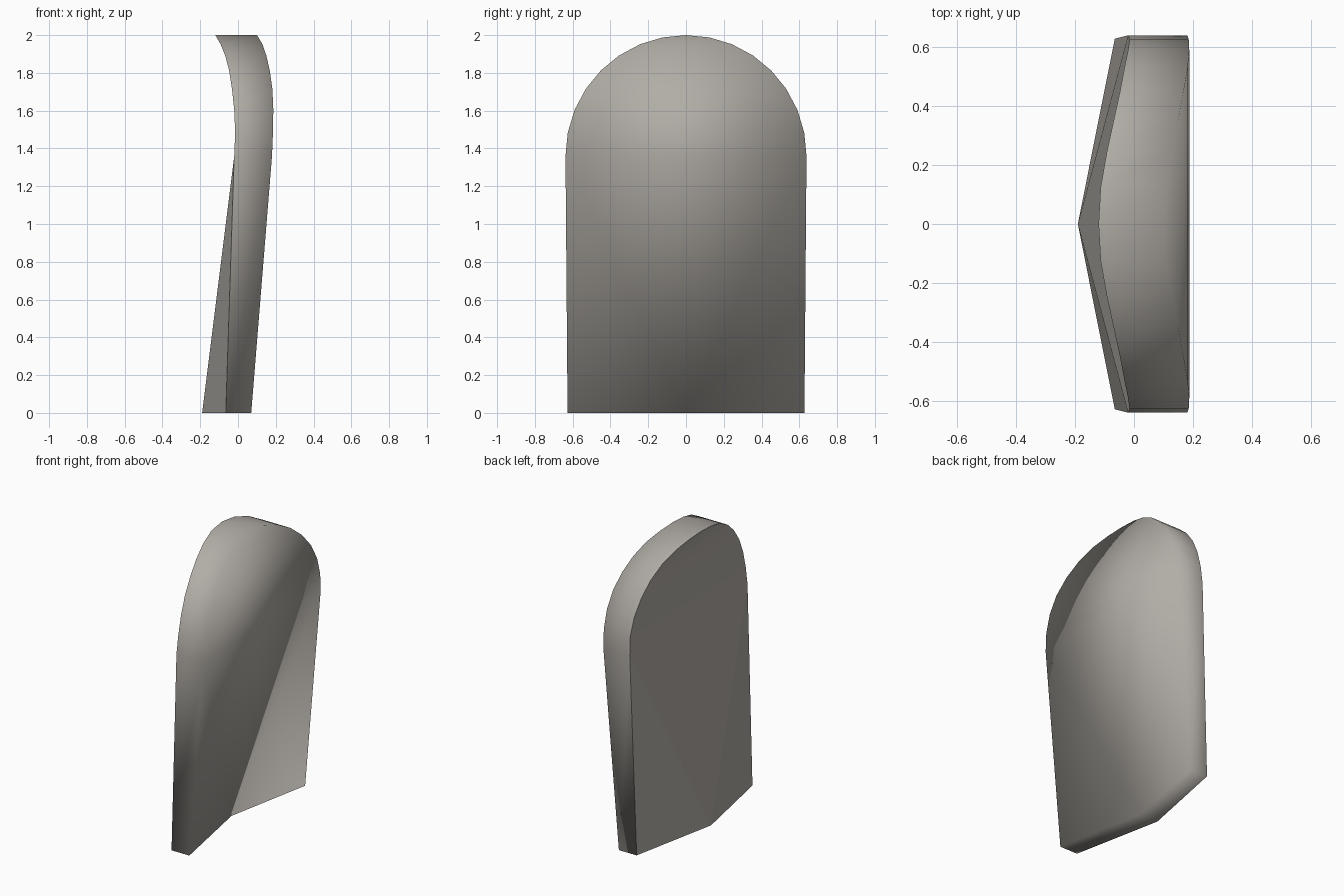
import bpy, bmesh, math

if "Cube" in bpy.data.objects:
    bpy.data.objects.remove(bpy.data.objects["Cube"])

# Half outline, bottom centre to crown: y, z, back x, front x
backs = [-.02, -.015, -.02, -.032, -.047, -.068, -.092, -.113, -.12]
fronts = [.18, .185, .187, .182, .168, .15, .13, .108, .10]
half = [(0, 0, -.19, -.05), (.627, 0, -.065, .07)]
for i in range(9):
    a = math.radians(i * 11.25)
    half.append((.638 * math.cos(a), 1.36 + .64 * math.sin(a), backs[i], fronts[i]))
half[-1] = (0, 2, -.12, .10)
outline = half + [(-y, z, b, f) for y, z, b, f in half[-2:0:-1]]
n = len(outline)

bm = bmesh.new()
back = [bm.verts.new((b, y, z)) for y, z, b, f in outline]
front = [bm.verts.new((f, y, z)) for y, z, b, f in outline]


def cap(v, smooth):
    """Cap made of a bottom chevron and level strips up to the crown."""
    faces = [(0, 1, 2), (0, 2, n - 2), (0, n - 2, n - 1)]
    faces += [(i, i + 1, n - i - 1, n - i) for i in range(2, 9)]
    faces.append((9, 10, 11))
    for f in faces:
        bm.faces.new([v[k] for k in f]).smooth = smooth


cap(front, True)
cap(back, False)

# Rim joining both caps
for i in range(n):
    j = (i + 1) % n
    bm.faces.new((front[i], back[i], back[j], front[j])).smooth = True
    bm.edges.get((back[i], back[j])).smooth = False
bmesh.ops.recalc_face_normals(bm, faces=bm.faces[:])

mesh = bpy.data.meshes.new("curved_plate")
bm.to_mesh(mesh)
bm.free()
plate = bpy.data.objects.new("curved_plate", mesh)
bpy.context.collection.objects.link(plate)

# Warm grey stone
mat = bpy.data.materials.new("warm_grey")
mat.diffuse_color = (.44, .415, .38, 1)
mat.use_nodes = True
mat.node_tree.nodes["Principled BSDF"].inputs["Base Color"].default_value = mat.diffuse_color
mesh.materials.append(mat)
